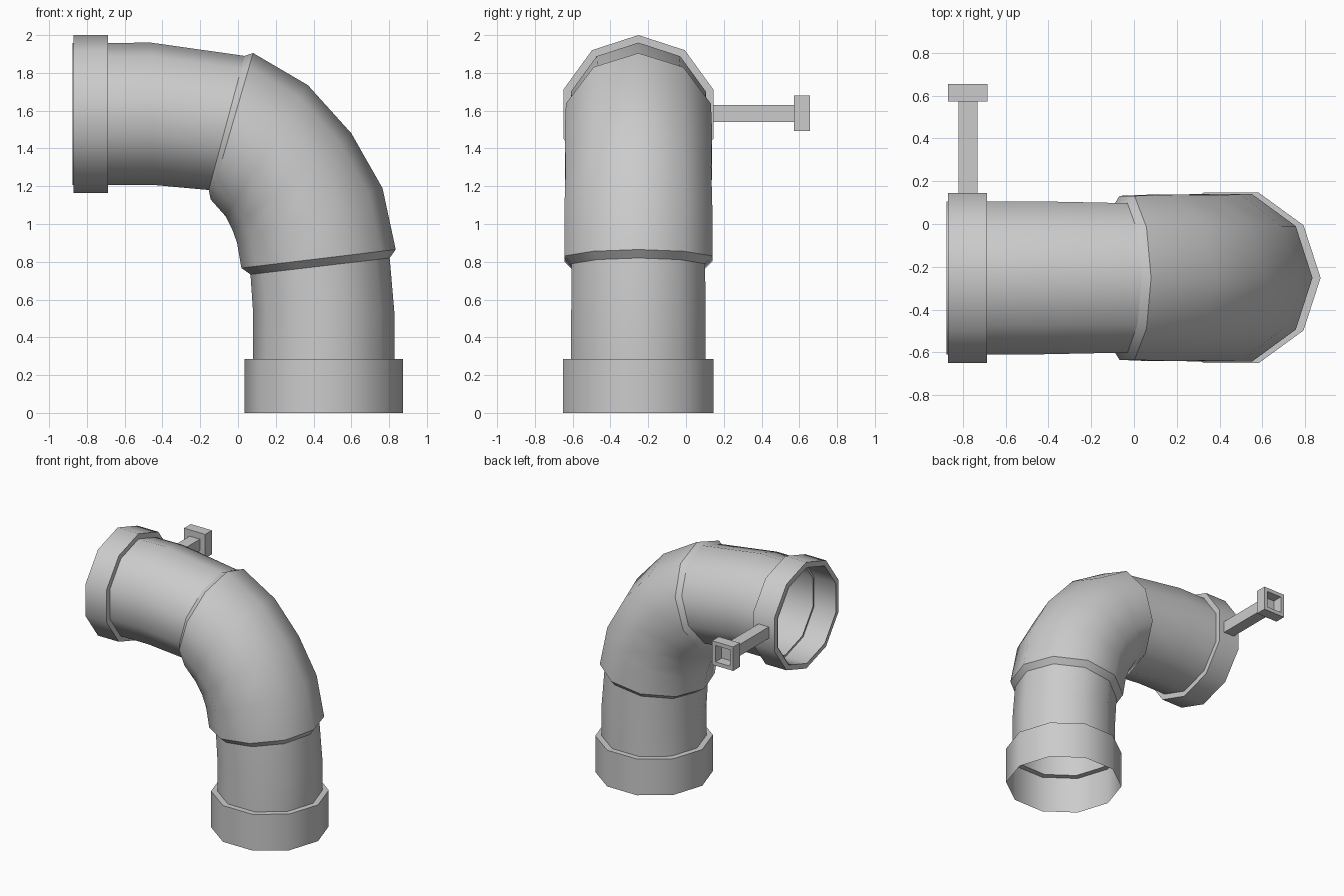
import bpy, bmesh, math
from mathutils import Vector

if "Cube" in bpy.data.objects:
    bpy.data.objects.remove(bpy.data.objects["Cube"])

SIDES = 10
Y0 = -0.252


def finish(name, bm):
    bmesh.ops.recalc_face_normals(bm, faces=bm.faces[:])
    mesh = bpy.data.meshes.new(name)
    bm.to_mesh(mesh)
    bm.free()
    ob = bpy.data.objects.new(name, mesh)
    bpy.context.collection.objects.link(ob)
    bpy.ops.object.select_all(action='DESELECT')
    ob.select_set(True)
    bpy.context.view_layer.objects.active = ob
    bpy.ops.object.shade_smooth_by_angle(angle=math.radians(40))
    return ob


def loft(name, stations):
    """Ten-sided tube; each station is (outer x, outer z, inner x, inner z)."""
    bm = bmesh.new()
    rings = []
    for ox, oz, ix, iz in stations:
        c = Vector(((ox + ix) / 2, Y0, (oz + iz) / 2))
        h = Vector((ox, Y0, oz)) - c
        side = Vector((0, h.length, 0))
        angles = [2 * math.pi * k / SIDES for k in range(SIDES)]
        rings.append([bm.verts.new(c + h * math.cos(a) + side * math.sin(a)) for a in angles])
    for a, b in zip(rings, rings[1:]):
        for k in range(SIDES):
            n = (k + 1) % SIDES
            bm.faces.new((a[k], a[n], b[n], b[k]))
    return finish(name, bm)


def upright(z, r):
    return (0.454 + r, z, 0.454 - r, z)


def level(x, r):
    return (x, 1.582 + r, x, 1.582 - r)


def box(bm, lo, hi):
    geo = bmesh.ops.create_cube(bm, size=1)
    for v in geo['verts']:
        v.co = Vector([lo[i] if v.co[i] < 0 else hi[i] for i in range(3)])
    return geo['verts']


# Lower collar, open underneath, stepping in to the pipe
loft("lower_collar", [upright(0, 0.419), upright(0.285, 0.419), upright(0.285, 0.374)])

# Seams where the straight pipes meet the wider bend
low_seam = (0.803, 0.82, 0.066, 0.733)
high_seam = (0.035, 1.89, -0.155, 1.18)

loft("lower_pipe", [upright(0.285, 0.374), upright(0.53, 0.374), low_seam])

# Wide bend with sloped lips
loft("elbow", [low_seam,
               (0.835, 0.865, 0.018, 0.767),
               (0.765, 1.19, -0.005, 0.90),
               (0.60, 1.48, -0.03, 0.97),
               (0.37, 1.735, -0.065, 1.04),
               (0.08, 1.905, -0.145, 1.13),
               high_seam])

loft("upper_pipe", [high_seam, (-0.46, 1.96, -0.45, 1.207), level(-0.876, 0.376)])

# Upper collar around the outlet, and the small step inside it
loft("upper_collar", [level(-0.87, 0.376), level(-0.87, 0.418),
                      level(-0.688, 0.418), level(-0.688, 0.376)])
loft("outlet_step", [level(-0.688, 0.376), level(-0.688, 0.36)])

# Square arm
bm = bmesh.new()
box(bm, (-0.822, 0.14, 1.54), (-0.732, 0.575, 1.63))
finish("arm", bm)

# Square arm head with a recessed outer face
bm = bmesh.new()
box(bm, (-0.87, 0.572, 1.492), (-0.686, 0.656, 1.68))
bm.normal_update()
face = max(bm.faces, key=lambda f: f.calc_center_median().y)
bmesh.ops.inset_region(bm, faces=[face], thickness=0.042)
moved = bmesh.ops.extrude_discrete_faces(bm, faces=[face])['faces'][0]
bmesh.ops.translate(bm, verts=moved.verts[:], vec=(0, -0.078, 0))
finish("arm_head", bm)
